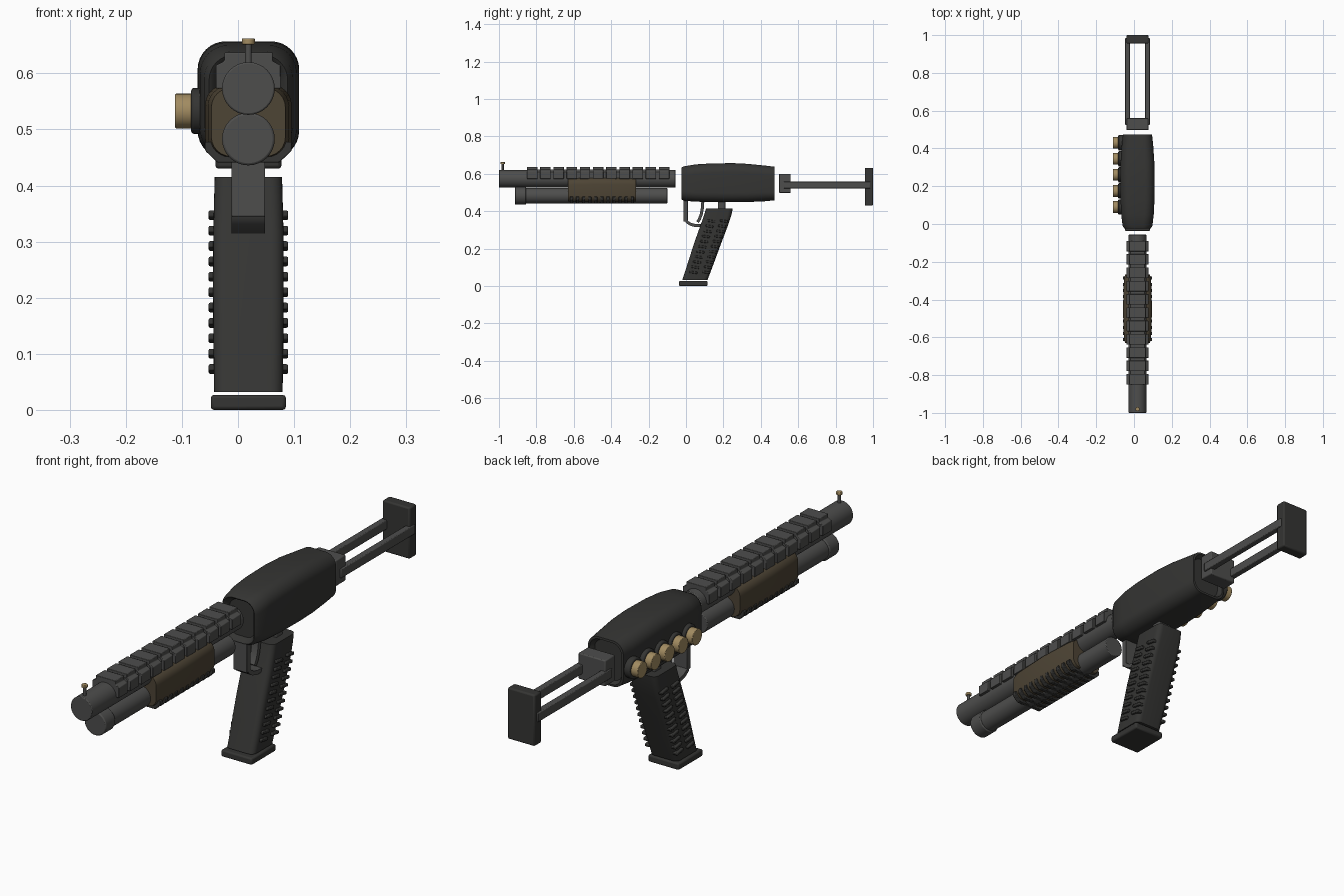
import bpy, bmesh, math
from mathutils import Vector, Matrix

if "Cube" in bpy.data.objects:
    bpy.data.objects.remove(bpy.data.objects["Cube"])

CX = 0.0185  # centre plane of the gun (shells stick out to -x)


def material(name, rgb):
    m = bpy.data.materials.new(name)
    m.diffuse_color = (*rgb, 1)
    m.use_nodes = True
    m.node_tree.nodes["Principled BSDF"].inputs["Base Color"].default_value = m.diffuse_color
    return m


STEEL = material("steel", (0.075, 0.075, 0.073))
BLACK = material("black_polymer", (0.035, 0.035, 0.033))
BROWN = material("brown_polymer", (0.075, 0.058, 0.035))
BRASS = material("brass", (0.36, 0.26, 0.12))


def finish(name, bm, mat, bevel=0.0, smooth=True):
    bmesh.ops.recalc_face_normals(bm, faces=bm.faces[:])
    me = bpy.data.meshes.new(name)
    bm.to_mesh(me)
    bm.free()
    me.materials.append(mat)
    ob = bpy.data.objects.new(name, me)
    bpy.context.collection.objects.link(ob)
    if bevel:
        mod = ob.modifiers.new("bevel", 'BEVEL')
        mod.width, mod.segments, mod.limit_method = bevel, 2, 'ANGLE'
    if smooth:
        bpy.ops.object.select_all(action='DESELECT')
        ob.select_set(True)
        bpy.context.view_layer.objects.active = ob
        bpy.ops.object.shade_smooth_by_angle(angle=math.radians(35))
    return ob


def add_box(bm, x, y, z, rot=None):
    """Box from (min, max) pairs, optionally turned about x."""
    c = Vector(((x[0] + x[1]) / 2, (y[0] + y[1]) / 2, (z[0] + z[1]) / 2))
    s = Matrix.Diagonal((x[1] - x[0], y[1] - y[0], z[1] - z[0], 1))
    r = Matrix.Rotation(rot or 0, 4, 'X')
    bmesh.ops.create_cube(bm, size=1, matrix=Matrix.Translation(c) @ r @ s)


def box(name, x, y, z, mat, bevel=0.004):
    bm = bmesh.new()
    add_box(bm, x, y, z)
    return finish(name, bm, mat, bevel)


def cylinder(name, centre, r, length, axis, mat, bevel=0.003, sides=32):
    bm = bmesh.new()
    rot = {'X': Matrix.Rotation(math.pi / 2, 4, 'Y'), 'Y': Matrix.Rotation(math.pi / 2, 4, 'X'),
           'Z': Matrix()}[axis]
    bmesh.ops.create_cone(bm, cap_ends=True, segments=sides, radius1=r, radius2=r, depth=length,
                          matrix=Matrix.Translation(centre) @ rot)
    return finish(name, bm, mat, bevel)


def rounded_rect(u0, u1, v0, v1, r, n=6):
    pts = []
    for k, (cu, cv) in enumerate([(u1 - r, v1 - r), (u0 + r, v1 - r), (u0 + r, v0 + r), (u1 - r, v0 + r)]):
        for i in range(n + 1):
            a = math.pi / 2 * (k + i / n)
            pts.append((cu + r * math.cos(a), cv + r * math.sin(a)))
    return pts


def loft(name, rings, mat, bevel=0.0):
    bm = bmesh.new()
    vs = [[bm.verts.new(p) for p in ring] for ring in rings]
    n = len(vs[0])
    for a, b in zip(vs, vs[1:]):
        for i in range(n):
            bm.faces.new((a[i], a[(i + 1) % n], b[(i + 1) % n], b[i]))
    bm.faces.new(vs[0])
    bm.faces.new(vs[-1])
    return finish(name, bm, mat, bevel)


def prism_y(name, half, ys, mat, bevel=0.0):
    """Mirror a half outline (dx, z) about the centre plane and extrude along y."""
    out = [(CX + d, z) for d, z in half] + [(CX - d, z) for d, z in reversed(half)]
    return loft(name, [[(x, y, z) for x, z in out] for y in ys], mat, bevel)


def strip(name, path, thick, hw, mat):
    """Flat bar of given thickness following a (y, z) path."""
    p = [Vector(q) for q in path]
    rings = []
    for i, q in enumerate(p):
        t = (p[min(i + 1, len(p) - 1)] - p[max(i - 1, 0)]).normalized()
        nrm = Vector((-t.y, t.x)) * thick / 2
        a, b = q + nrm, q - nrm
        rings.append([(CX - hw, *a), (CX + hw, *a), (CX + hw, *b), (CX - hw, *b)])
    return loft(name, rings, mat)


# Barrel and magazine tube
cylinder("barrel", (CX, -0.528, 0.573), 0.047, 0.944, 'Y', STEEL)
cylinder("magazine_tube", (CX, -0.5, 0.483), 0.042, 0.80, 'Y', STEEL)
cylinder("magazine_cap", (CX, -0.885, 0.483), 0.047, 0.06, 'Y', STEEL, 0.004)

# Top rail with raised teeth
prism_y("rail_base", [(0.047, 0.575), (0.047, 0.61), (0.038, 0.622)], (-0.85, -0.09), STEEL)
for i in range(11):
    y = -0.85 + i * 0.0705
    prism_y(f"rail_tooth_{i + 1}", [(0.058, 0.573), (0.058, 0.614), (0.043, 0.622), (0.043, 0.637)],
            (y, y + 0.056), STEEL, 0.002)

# Front sight
cylinder("sight_post", (CX, -0.98, 0.632), 0.006, 0.045, 'Z', STEEL, 0, 16)
cylinder("sight_bead", (CX, -0.98, 0.657), 0.0115, 0.011, 'Z', BRASS, 0.002, 16)

# Sliding fore-end with gripping ribs underneath
rings = []
for y, hw, zb, zt in [(-0.63, 0.066, 0.452, 0.574), (-0.60, 0.072, 0.449, 0.577), (-0.45, 0.077, 0.447, 0.579),
                      (-0.30, 0.072, 0.449, 0.577), (-0.267, 0.066, 0.452, 0.574)]:
    rings.append([(x, y, z) for x, z in rounded_rect(CX - hw, CX + hw, zb, zt, 0.035)])
loft("fore_end", rings, BROWN)
for i in range(11):
    y = -0.62 + i * 0.0325
    prism_y(f"fore_end_rib_{i + 1}", [(0.055, 0.441), (0.077, 0.462), (0.077, 0.478), (0.04, 0.478)],
            (y, y + 0.016), BLACK, 0.002)

# Receiver: bulging rounded body with recessed ends
rings = []
for y, hw, zb, zt, r in [(0.0, 0.055, 0.478, 0.617, 0.035), (-0.02, 0.064, 0.468, 0.628, 0.04),
                         (-0.024, 0.07, 0.463, 0.633, 0.045), (-0.01, 0.079, 0.456, 0.640, 0.05),
                         (0.05, 0.086, 0.451, 0.650, 0.05), (0.13, 0.09, 0.449, 0.655, 0.05),
                         (0.25, 0.0905, 0.448, 0.657, 0.05), (0.33, 0.089, 0.449, 0.653, 0.05),
                         (0.42, 0.083, 0.453, 0.644, 0.05), (0.473, 0.077, 0.458, 0.638, 0.045),
                         (0.474, 0.069, 0.466, 0.630, 0.04), (0.455, 0.06, 0.475, 0.62, 0.035)]:
    rings.append([(x, y, z) for x, z in rounded_rect(CX - hw, CX + hw, zb, zt, r, 8)])
loft("receiver", rings, BLACK)

# Spare shells in holder rings on the left side
for i in range(5):
    y = 0.09 + i * 0.085
    cylinder(f"shell_holder_{i + 1}", (-0.07, y, 0.533), 0.041, 0.027, 'X', BLACK, 0.005)
    cylinder(f"shell_{i + 1}", (-0.087, y, 0.533), 0.031, 0.05, 'X', BRASS, 0.002, 24)

# Trigger and guard
strip("trigger_guard", [(-0.003, 0.465), (-0.003, 0.36), (0.006, 0.342), (0.025, 0.330), (0.05, 0.323), (0.085, 0.322)],
      0.016, 0.03, STEEL)
box("guard_front_block", (CX - 0.03, CX + 0.03), (-0.014, 0.01), (0.345, 0.465), STEEL, 0.002)
strip("trigger", [(0.09, 0.455), (0.088, 0.42), (0.082, 0.385), (0.072, 0.358), (0.062, 0.342)], 0.016, 0.014, STEEL)

# Slanted grip with neck, side ribs and base plate
box("grip_neck", (CX - 0.03, CX + 0.03), (0.17, 0.21), (0.40, 0.46), STEEL)
rings = []
for z, yf, yb, hw in [(0.032, -0.02, 0.115, 0.061), (0.13, 0.012, 0.152, 0.0625), (0.225, 0.042, 0.187, 0.063),
                      (0.32, 0.076, 0.223, 0.0625), (0.38, 0.097, 0.243, 0.061), (0.415, 0.107, 0.25, 0.06)]:
    rings.append([(x, y, z) for x, y in rounded_rect(CX - hw, CX + hw, yf, yb, 0.022)])
loft("grip", rings, BLACK)
for side, name in ((-1, "left"), (1, "right")):
    bm = bmesh.new()
    for i in range(11):
        z = 0.073 + i * 0.0274
        mid = 0.06 + (z - 0.032) * 0.345
        for off in (-0.034, 0.034):
            x = sorted((CX + side * 0.05, CX + side * 0.071))
            add_box(bm, x, (mid + off - 0.021, mid + off + 0.021), (z - 0.006, z + 0.006), -0.15)
    finish(f"grip_ribs_{name}", bm, BLACK, 0.003)
box("grip_base_plate", (CX - 0.067, CX + 0.067), (-0.037, 0.115), (0.0, 0.027), BLACK, 0.006)

# Skeleton stock
box("stock_block", (CX - 0.059, CX + 0.059), (0.497, 0.56), (0.498, 0.60), STEEL)
for side, name in ((-1, "left"), (1, "right")):
    x = CX + side * 0.0525
    box(f"stock_rod_{name}", (x - 0.0125, x + 0.0125), (0.523, 0.985), (0.522, 0.558), STEEL, 0.003)
box("butt_pad", (CX - 0.059, CX + 0.059), (0.956, 1.0), (0.43, 0.632), BLACK, 0.006)
